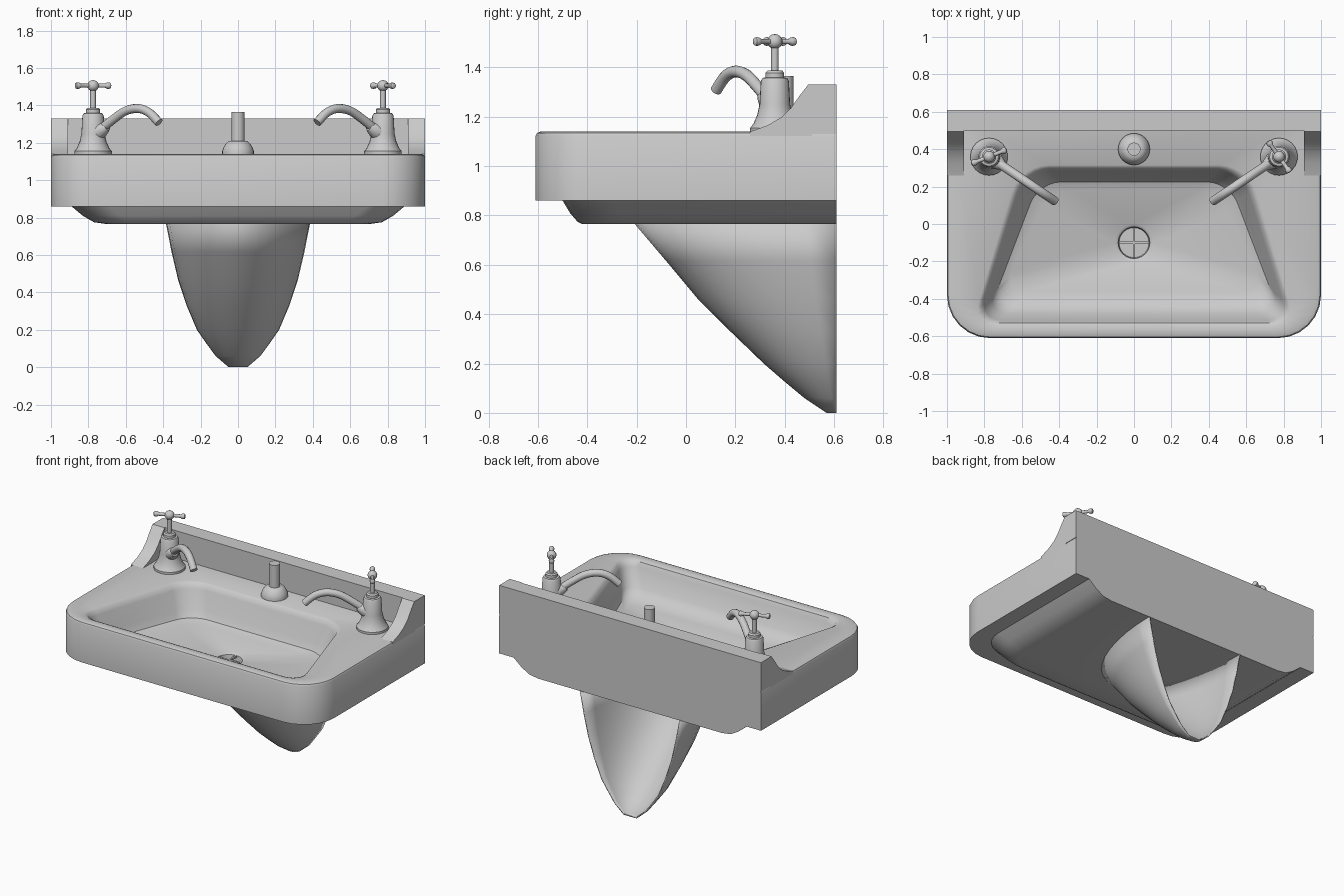
import bpy, bmesh, math
from mathutils import Vector, Matrix

cube = bpy.data.objects.get("Cube")
if cube:
    bpy.data.objects.remove(cube, do_unlink=True)

grey = bpy.data.materials.new("plain grey")
grey.use_nodes = True
grey.diffuse_color = (0.6, 0.6, 0.6, 1)
grey.node_tree.nodes["Principled BSDF"].inputs["Base Color"].default_value = (0.6, 0.6, 0.6, 1)


def finish(name, bm, angle=35, fix=True):
    """Turn a bmesh into a named, shaded object."""
    bmesh.ops.remove_doubles(bm, verts=bm.verts, dist=0.0005)
    if fix:
        bmesh.ops.recalc_face_normals(bm, faces=bm.faces)
    mesh = bpy.data.meshes.new(name)
    bm.to_mesh(mesh)
    bm.free()
    mesh.materials.append(grey)
    obj = bpy.data.objects.new(name, mesh)
    bpy.context.collection.objects.link(obj)
    bpy.ops.object.select_all(action='DESELECT')
    obj.select_set(True)
    bpy.context.view_layer.objects.active = obj
    bpy.ops.object.shade_smooth_by_angle(angle=math.radians(angle))
    return obj


def loft(bm, rings, closed=True, cap_start=True, cap_end=True):
    """Skin a list of point rings."""
    rows = [[bm.verts.new(p) for p in ring] for ring in rings]
    n = len(rows[0])
    for a, b in zip(rows, rows[1:]):
        for i in range(n if closed else n - 1):
            j = (i + 1) % n
            bm.faces.new((a[i], a[j], b[j], b[i]))
    if cap_start:
        bm.faces.new(rows[0][::-1])
    if cap_end:
        bm.faces.new(rows[-1])


def rounded_ring(xb, yb, xf, yf, rb, rf, z, seg=6):
    """Trapezoid outline with rounded back and front corners."""
    pts = [Vector(p) for p in ((-xf, yf, z), (xf, yf, z), (xb, yb, z), (-xb, yb, z))]
    ring = []
    for i, p in enumerate(pts):
        r = rf if i < 2 else rb
        a = (pts[i - 1] - p).normalized() * r
        b = (pts[(i + 1) % 4] - p).normalized() * r
        for k in range(seg + 1):
            t = math.pi / 2 * k / seg
            ring.append(p + a * (1 - math.sin(t)) + b * (1 - math.cos(t)))
    return ring


def lathe(bm, profile, centre=(0, 0, 0), turn=Matrix.Identity(3), seg=24):
    """Revolve (radius, height) pairs about a local z axis."""
    rings = []
    for r, h in profile:
        angles = [math.tau * k / seg for k in range(seg)]
        rings.append([Vector(centre) + turn @ Vector((r * math.cos(a), r * math.sin(a), h))
                      for a in angles])
    loft(bm, rings)


def tube(bm, points, radius, seg=12):
    """Sweep a circle along a path lying in one vertical plane."""
    side = (points[-1] - points[0]).cross(Vector((0, 0, 1))).normalized()
    rings = []
    for i, p in enumerate(points):
        along = (points[min(i + 1, len(points) - 1)] - points[max(i - 1, 0)]).normalized()
        up = side.cross(along)
        rings.append([p + radius * (side * math.cos(math.tau * k / seg) + up * math.sin(math.tau * k / seg))
                      for k in range(seg)])
    loft(bm, rings)


def smooth_path(points, steps=5):
    """Catmull-Rom curve through the points."""
    p = [points[0]] + points + [points[-1]]
    out = []
    for a, b, c, d in zip(p, p[1:], p[2:], p[3:]):
        for s in range(steps):
            t = s / steps
            out.append(0.5 * (2 * b + (c - a) * t + (2 * a - 5 * b + 4 * c - d) * t * t
                              + (3 * b - a - 3 * c + d) * t ** 3))
    return out + [points[-1]]


# Basin: underside, straight apron, rolled rim, bowl and drain well
back = 0.61
basin = [rounded_ring(x, back, x, y, 0, r, z) for x, y, r, z in (
    (0.70, -0.42, 0.16, 0.765), (0.77, -0.44, 0.18, 0.775), (0.83, -0.47, 0.2, 0.81),
    (0.89, -0.50, 0.2, 0.86), (1.0, -0.61, 0.23, 0.86), (1.0, -0.61, 0.23, 1.122),
    (0.994, -0.604, 0.225, 1.134), (0.98, -0.59, 0.22, 1.14))]
basin += [rounded_ring(*s) for s in (
    (0.61, 0.315, 0.87, -0.55, 0.15, 0.14, 1.14),
    (0.59, 0.30, 0.85, -0.53, 0.14, 0.13, 1.13),
    (0.575, 0.285, 0.83, -0.515, 0.13, 0.12, 1.10),
    (0.535, 0.25, 0.79, -0.48, 0.12, 0.12, 0.98),
    (0.51, 0.225, 0.76, -0.43, 0.12, 0.12, 0.935),
    (0.46, 0.18, 0.70, -0.36, 0.12, 0.12, 0.915))]
basin += [rounded_ring(r, r - 0.1, r, -r - 0.1, r, r, z) for r, z in (
    (0.1, 0.895), (0.085, 0.885), (0.08, 0.85))]
bm = bmesh.new()
loft(bm, basin)
finish("basin", bm)

# Drain cross
bm = bmesh.new()
for sx, sy in ((0.16, 0.012), (0.012, 0.16)):
    bmesh.ops.create_cube(bm, size=1, matrix=Matrix.Translation((0, -0.1, 0.882))
                          @ Matrix.Diagonal((sx, sy, 0.012, 1)))
finish("drain_cross", bm)

# Upstand along the wall
bm = bmesh.new()
bmesh.ops.create_cube(bm, size=1, matrix=Matrix.Translation((0, 0.555, 1.23))
                      @ Matrix.Diagonal((2, 0.11, 0.2, 1)))
finish("backsplash", bm)

# Swept side wings of the upstand
wing = [(0.51, 1.12), (0.26, 1.12), (0.26, 1.14), (0.33, 1.165), (0.385, 1.197),
        (0.425, 1.235), (0.46, 1.285), (0.495, 1.33), (0.51, 1.33)]
for name, side in (("left_wing", 1), ("right_wing", -1)):
    bm = bmesh.new()
    loft(bm, [[(side * x, y, z) for y, z in wing] for x in (0.908, 1.0)])
    finish(name, bm, 30)

# Tapering bracket, an open-backed shell: half width, front y, height
bm = bmesh.new()
rings = []
for w, y, z in ((0.05, 0.57, 0), (0.12, 0.48, 0.06), (0.175, 0.39, 0.135), (0.22, 0.315, 0.2),
                (0.275, 0.18, 0.33), (0.32, 0.045, 0.465), (0.355, -0.08, 0.615), (0.385, -0.21, 0.768)):
    rings.append([(w * math.cos(math.pi * k / 20), back - (back - y) * math.sin(math.pi * k / 20), z)
                  for k in range(21)])
loft(bm, rings, closed=False, cap_start=False, cap_end=False)
bm.faces.new([v for v in bm.verts if v.co.z < 0.001])
bracket = finish("wall_bracket", bm, 50)
shell = bracket.modifiers.new("thickness", 'SOLIDIFY')
shell.thickness = 0.008
shell.offset = -1

# Plug post
bm = bmesh.new()
lathe(bm, [(0.085, 1.135), (0.085, 1.155), (0.078, 1.175), (0.065, 1.195), (0.05, 1.208),
           (0.035, 1.21), (0.035, 1.365)], (0, 0.4, 0))
finish("plug_post", bm)

# Taps: body, spout and bar handle
body = [(0.1, 1.135), (0.1, 1.155), (0.088, 1.17), (0.072, 1.205), (0.062, 1.25), (0.057, 1.345),
        (0.05, 1.357), (0.038, 1.36), (0.038, 1.378), (0.03, 1.387), (0.015, 1.387), (0.015, 1.5)]
ball = [(0.03 * math.sin(math.pi * k / 8) + 0.0008, -0.03 * math.cos(math.pi * k / 8)) for k in range(9)]
bar = [(0.008, -0.102), (0.016, -0.098), (0.018, -0.088), (0.016, -0.078), (0.011, -0.07)]
bar += [(r, -h) for r, h in bar[::-1]]
for name, side, angle in (("left_tap", 1, -55), ("right_tap", -1, 22)):
    centre = Vector((side * 0.775, 0.36, 0))
    reach = Vector((-side * 0.83, -0.56, 0)).normalized()

    bm = bmesh.new()
    lathe(bm, body, centre)
    boss = reach.lerp(Vector((0, 0, 1)), 0.3).to_track_quat('Z', 'Y').to_matrix()
    lathe(bm, [(0.05, 0), (0.045, 0.05), (0.03, 0.085), (0.022, 0.1)],
          centre + Vector((0, 0, 1.245)), boss, 16)
    finish(name + "_body", bm)

    bm = bmesh.new()
    path = [centre + reach * d + Vector((0, 0, z)) for d, z in (
        (0.05, 1.27), (0.13, 1.325), (0.21, 1.37), (0.29, 1.383), (0.36, 1.362), (0.425, 1.308))]
    tube(bm, smooth_path(path), 0.024)
    finish(name + "_spout", bm, 40)

    bm = bmesh.new()
    hub = centre + Vector((0, 0, 1.505))
    lathe(bm, ball, hub, seg=16)
    turn = Matrix.Rotation(math.radians(angle), 3, 'Z') @ Matrix.Rotation(math.pi / 2, 3, 'Y')
    lathe(bm, bar, hub, turn, 12)
    finish(name + "_handle", bm, 50)
